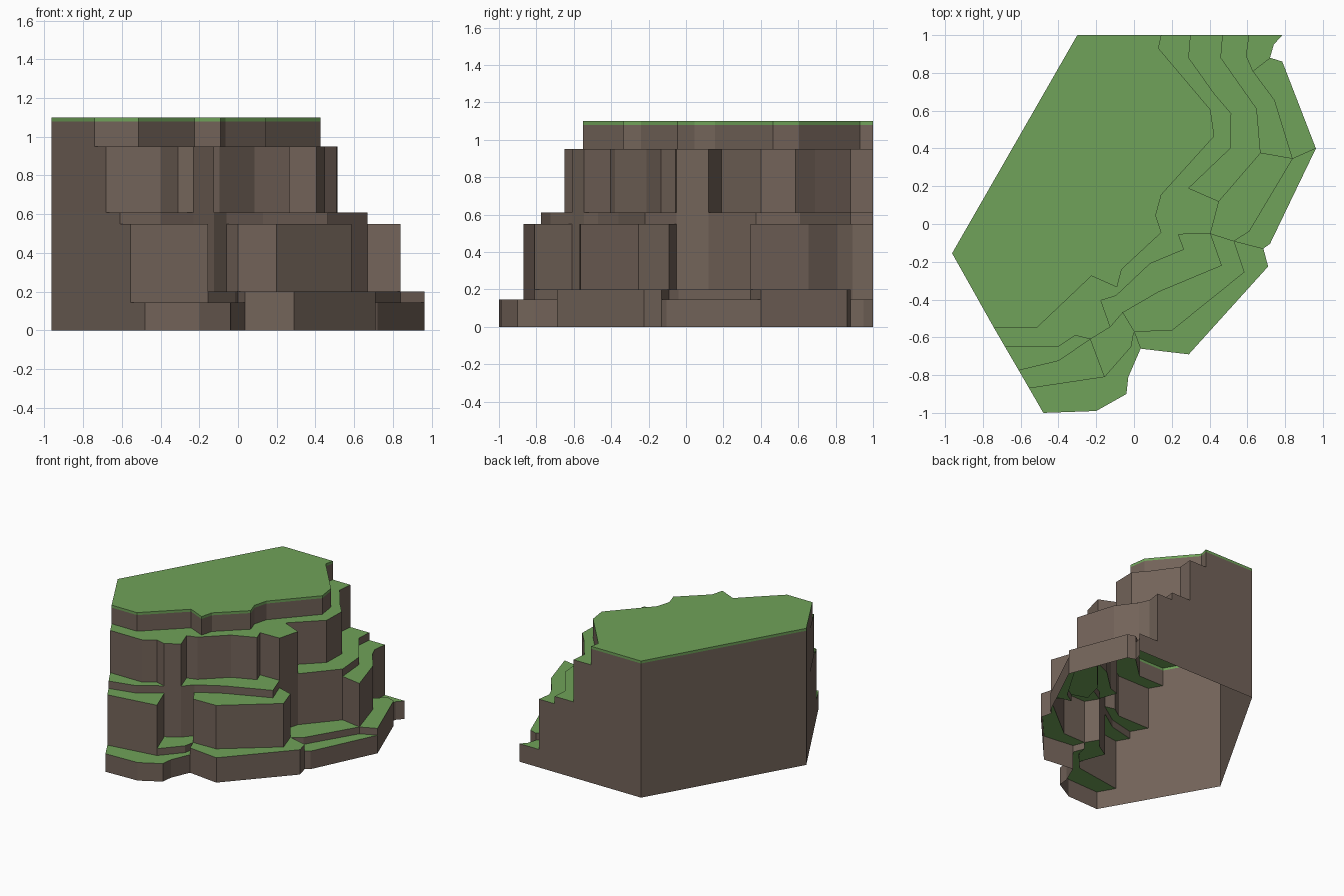
import bpy

if "Cube" in bpy.data.objects:
    bpy.data.objects.remove(bpy.data.objects["Cube"])

# Colours
def material(name, rgb):
    m = bpy.data.materials.new(name)
    m.diffuse_color = (*rgb, 1)
    m.use_nodes = True
    m.node_tree.nodes["Principled BSDF"].inputs["Base Color"].default_value = m.diffuse_color
    return m

ROCK = material("rock", (0.17, 0.125, 0.10))
GRASS = material("grass", (0.16, 0.36, 0.10))

# Contour lines of the stepped face, front left round to back right
outer = [(-.48, -1), (-.2, -.99), (-.04, -.9), (-.03, -.81), (.035, -.66), (.29, -.69),
         (.71, -.225), (.685, -.13), (.72, -.105), (.963, .4), (.785, .86), (.72, .88),
         (.74, .95), (.785, 1)]
low = [(-.555, -.87), (-.155, -.81), (-.015, -.65), (0, -.57), (.2, -.565), (.585, -.255),
       (.53, -.09), (.61, -.04), (.84, .345), (.745, .655), (.63, .81), (.595, .89), (.61, 1)]
mid = [(-.61, -.775), (-.4, -.725), (-.23, -.61), (-.125, -.545), (-.06, -.47), (.13, -.36),
       (.465, -.22), (.405, -.05), (.45, .12), (.67, .375), (.65, .61), (.46, .88), (.47, 1)]
high = [(-.683, -.65), (-.4, -.65), (-.31, -.59), (-.175, -.405), (-.095, -.38), (.085, -.21),
        (.265, -.135), (.235, -.055), (.29, .19), (.51, .4), (.515, .585), (.425, .69),
        (.29, .88), (.3, 1)]
crest = [(-.741, -.55), (-.515, -.55), (-.225, -.275), (-.09, -.335), (-.065, -.24),
         (.145, -.045), (.115, .045), (.145, .155), (.425, .465), (.405, .605),
         (.13, .93), (.145, 1)]
back = [(-.3, 1), (-.963, -.155)]          # straight back corners shared by all layers

# Each layer: bottom, top, front chain (bays and buttresses swap between contours)
layers = [
    (0, .145, outer),
    (.145, .2, low[:4] + outer[4:8] + low[6:9] + outer[9:12] + low[10:]),
    (.2, .55, low[:2] + mid[2:5] + low[3:7] + mid[7:10] + low[8:]),
    (.55, .61, mid),
    (.61, .95, high[:3] + mid[2:4] + high[3:8] + mid[7:9] + high[8:]),
    (.95, 1.08, crest),
]

def add_mesh(name, verts, faces, mat):
    me = bpy.data.meshes.new(name)
    me.from_pydata(verts, [], faces)
    me.materials.append(mat)
    ob = bpy.data.objects.new(name, me)
    bpy.context.collection.objects.link(ob)

def wall(name, chain, z0, z1, mat, cap=False):
    """Open upright band around a closed outline, optionally capped."""
    loop = chain + back
    n = len(loop)
    verts = [(x, y, z) for z in (z0, z1) for x, y in loop]
    faces = [(i, (i + 1) % n, (i + 1) % n + n, i + n) for i in range(n)]
    if cap:
        faces.append(tuple(range(n, 2 * n)))
    add_mesh(name, verts, faces, mat)

def ledge(name, below, above, z):
    """Flat terraces between two chains, split wherever the chains touch."""
    verts, faces = [], []
    shared = [p for p in below if p in above]
    cuts_b = [0] + [below.index(p) for p in shared] + [len(below) - 1]
    cuts_a = [0] + [above.index(p) for p in shared] + [len(above) - 1]
    for k in range(len(cuts_b) - 1):
        b = below[cuts_b[k]:cuts_b[k + 1] + 1]
        a = above[cuts_a[k]:cuts_a[k + 1] + 1]
        poly = list(dict.fromkeys(b + a[::-1]))
        if len(poly) > 2:
            faces.append(tuple(range(len(verts), len(verts) + len(poly))))
            verts += [(x, y, z) for x, y in poly]
    add_mesh(name, verts, faces, GRASS)

# Rock bands
for i, (z0, z1, chain) in enumerate(layers):
    wall(f"rock_band_{i + 1}", chain, z0, z1, ROCK)

# Grass ledges between bands
for i, (lo, hi) in enumerate(zip(layers, layers[1:])):
    ledge(f"grass_ledge_{i + 1}", lo[2], hi[2], lo[1])

# Grass plateau with its thin rim
wall("grass_plateau", crest, 1.08, 1.1, GRASS, cap=True)
